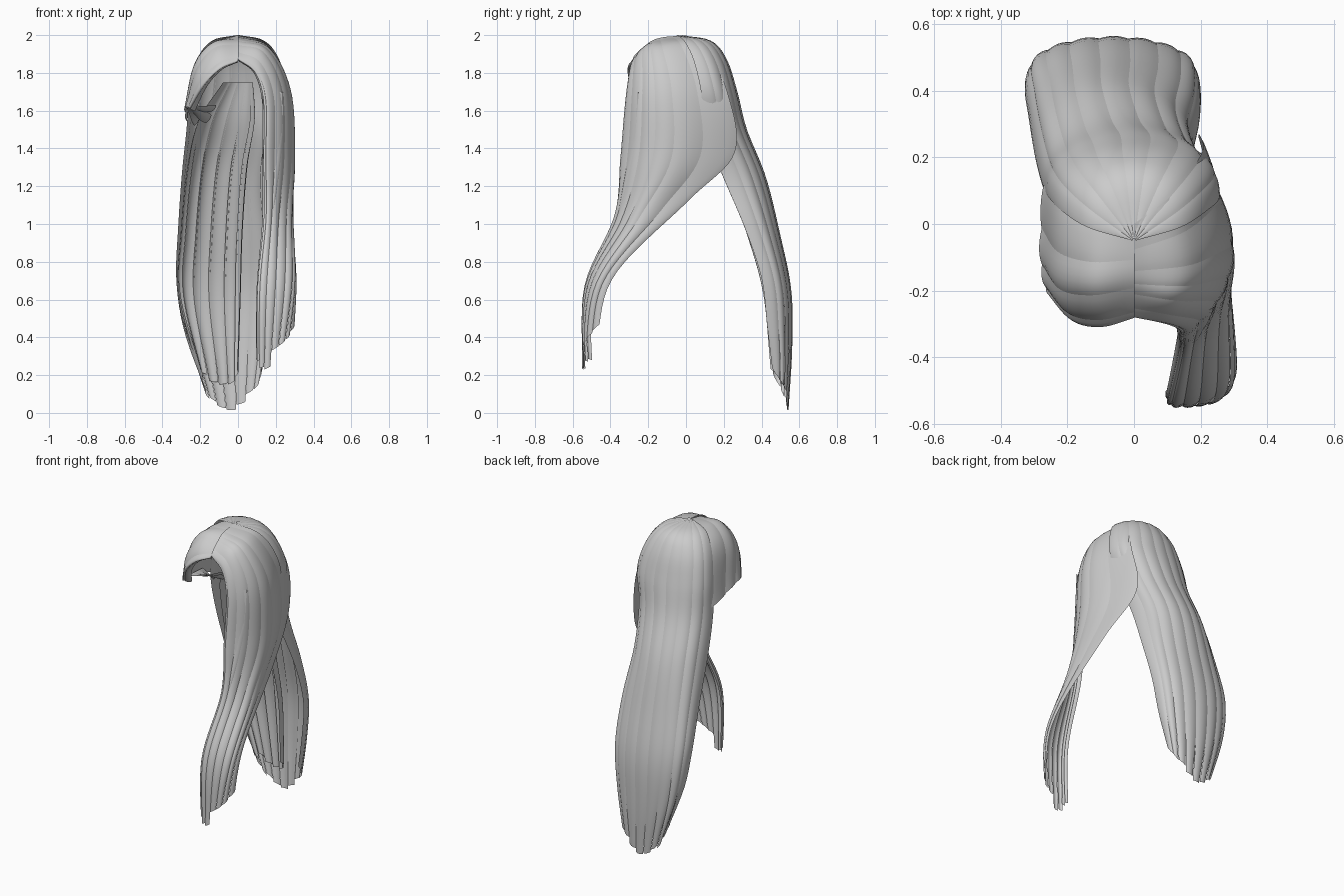
import bpy, math, random
from mathutils import Vector

if "Cube" in bpy.data.objects:
    bpy.data.objects.remove(bpy.data.objects["Cube"])

random.seed(4)
hair = bpy.data.materials.new("hair_grey")
hair.diffuse_color = (0.6, 0.6, 0.6, 1)
hair.use_nodes = True
hair.node_tree.nodes["Principled BSDF"].inputs["Base Color"].default_value = hair.diffuse_color


def spline(pts, t):
    """Smooth curve through pts, t from 0 to 1."""
    n = len(pts) - 1
    f = min(max(t, 0), 1) * n
    i = min(int(f), n - 1)
    f -= i
    b, c = pts[i], pts[i + 1]
    a = pts[i - 1] if i > 0 else b * 2 - c
    d = pts[i + 2] if i + 2 <= n else c * 2 - b
    return 0.5 * (2 * b + (c - a) * f + (2 * a - 5 * b + 4 * c - d) * f * f
                  + (3 * b - a - 3 * c + d) * f ** 3)


def strands(name, cols, count, bulge=0.007, jag=0.05, taper=0.15, across=6, along=40):
    """Sheet of overlapping tapered strands that follow the guide columns."""
    cols = [[Vector(p) for p in c] for c in cols]

    def surf(u, v):
        return spline([spline(c, v) for c in cols], u)

    verts, faces = [], []
    r = across + 1
    for s in range(count):
        mid, half = (s + 0.5) / count, 0.56 / count
        end = 1 - random.random() * jag
        base = len(verts)
        for j in range(along + 1):
            v = j / along * end
            k = max(0, (j / along - 0.6) / 0.4)
            w = half * (1 - taper * k * k)
            for i in range(r):
                t = 2 * i / across - 1
                u = min(max(mid + t * w, 0), 1)
                e = 0.01
                du = surf(min(u + e, 1), v) - surf(max(u - e, 0), v)
                dv = surf(u, min(v + e, 1)) - surf(u, max(v - e, 0))
                height = bulge * min(1, 0.15 + v * 2) * (0.35 - t * t + 0.15 * t)
                verts.append(surf(u, v) + du.cross(dv).normalized() * height)
        for j in range(along):
            for i in range(across):
                a = base + j * r + i
                faces.append((a, a + 1, a + r + 1, a + r))
    me = bpy.data.meshes.new(name)
    me.from_pydata(verts, [], faces)
    me.materials.append(hair)
    me.shade_smooth()
    bpy.context.collection.objects.link(bpy.data.objects.new(name, me))


def arc_columns(rows, lift, n=9):
    """Guide columns over half-oval rows (z, centre x, half width, edge y, back y)."""
    cols = []
    for c in range(n):
        u = 2 * c / (n - 1) - 1
        ang = u * math.pi / 2
        col = []
        for k, (z, xc, hx, yf, yb) in enumerate(rows):
            q = k / (len(rows) - 1)
            y = yf + (yb - yf) * max(0, math.cos(ang)) ** (1 - 0.4 * q)
            col.append((xc + hx * math.sin(ang), y, z + lift * u * u * q ** 4))
        cols.append(col)
    return cols


def lip(col):
    """Copy of an edge column, rolled in towards the face opening."""
    return [(x * 0.85, y + 0.04, z - 0.015) for x, y, z in col]


# Long back hair, from the crown down to the tips
strands("back_hair", arc_columns([
    (2.0, 0, .005, -.05, -.045), (1.97, 0, .14, -.01, .13), (1.87, 0, .22, .04, .215),
    (1.7, 0, .26, .08, .27), (1.5, -.03, .245, .1, .32), (1.25, -.06, .24, .19, .42),
    (.95, -.06, .26, .31, .495), (.65, -.065, .265, .4, .555),
    (.35, -.06, .23, .43, .56), (.01, -.035, .15, .46, .54)], .18),
    9, jag=.025, along=44)

# Inner layer seen through the face opening
strands("inner_back_hair", arc_columns([
    (1.75, 0, .08, .14, .2), (1.55, -.06, .15, .12, .26), (1.3, -.11, .16, .2, .36),
    (.95, -.14, .165, .32, .45), (.6, -.15, .165, .41, .51),
    (.13, -.1, .1, .45, .52)], .08), 6, bulge=.012)

# Side hair that falls over the head and sweeps forward into a long lock
side_rear = [(0, 0, 2), (.13, .1, 1.95), (.21, .22, 1.7), (.2, .26, 1.38),
             (.26, .02, 1.13), (.31, -.38, .73), (.3, -.48, .37)]
side_middle = [(0, -.14, 1.985), (.17, -.12, 1.93), (.28, -.07, 1.7), (.3, -.07, 1.35),
               (.29, -.24, 1.04), (.29, -.48, .68), (.24, -.54, .29)]
side_fore = [(0, -.21, 1.95), (.14, -.23, 1.91), (.24, -.23, 1.7), (.25, -.25, 1.35),
             (.22, -.34, 1.03), (.2, -.525, .67), (.17, -.55, .22)]
side_front = [(0, -.28, 1.88), (.1, -.3, 1.81), (.15, -.32, 1.65), (.15, -.345, 1.35),
              (.15, -.38, 1.04), (.115, -.535, .66), (.11, -.535, .19)]
strands("swept_side_lock",
        [side_rear, side_middle, side_fore, side_front, lip(side_front)], 8, along=44)

# Pointed lock beside the face
strands("face_lock", [
    [(.24, -.25, 1.7), (.23, -.29, 1.35), (.18, -.37, .98)],
    [(.13, -.3, 1.7), (.135, -.335, 1.35), (.17, -.375, .97)]], 2)

# Short bang swept away from the parting, with a rolled-under front edge
bang_front = [(0, -.28, 1.87), (-.1, -.305, 1.83), (-.19, -.285, 1.74), (-.265, -.2, 1.61)]
bang_middle = [(0, -.17, 1.965), (-.13, -.19, 1.95), (-.23, -.17, 1.83), (-.285, -.09, 1.6)]
bang_rear = [(0, -.02, 2), (-.13, 0, 1.96), (-.23, .05, 1.84), (-.275, .12, 1.54)]
strands("swept_bang", [lip(bang_front), bang_front, bang_middle, bang_rear],
        5, jag=.03, taper=.05, along=24)

# Wisps tucked under the bang
strands("bang_wisps", [
    [(-.26, -.17, 1.63), (-.17, -.08, 1.62), (-.08, .03, 1.64)],
    [(-.27, .02, 1.61), (-.25, .06, 1.55), (-.22, .12, 1.46)]],
    3, jag=.3, taper=.4, along=12)
